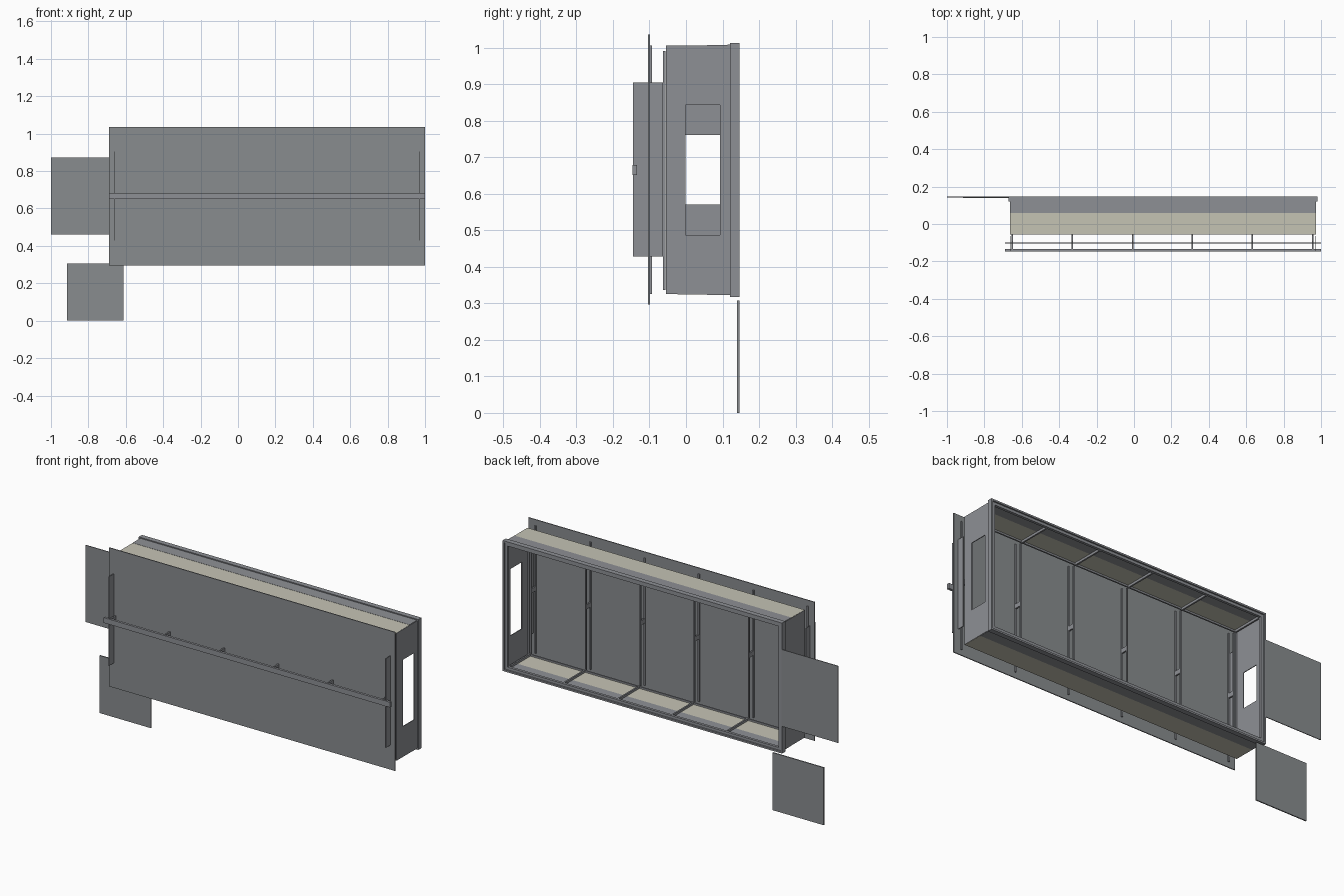
import bpy, bmesh
from mathutils import Vector

if "Cube" in bpy.data.objects:
    bpy.data.objects.remove(bpy.data.objects["Cube"])


def material(name, rgb):
    m = bpy.data.materials.new(name)
    m.diffuse_color = (*rgb, 1)
    m.use_nodes = True
    m.node_tree.nodes["Principled BSDF"].inputs["Base Color"].default_value = m.diffuse_color
    return m


STEEL = material("grey_steel", (0.27, 0.28, 0.30))
PANEL = material("grey_panel", (0.25, 0.265, 0.275))
BEIGE = material("beige_sheet", (0.56, 0.55, 0.46))


def boxes(name, mat, items):
    """One object made of boxes, each (x0, x1, y0, y1, z0, z1)."""
    bm = bmesh.new()
    for x0, x1, y0, y1, z0, z1 in items:
        lo, hi = Vector((x0, y0, z0)), Vector((x1, y1, z1))
        for v in bmesh.ops.create_cube(bm, size=1)["verts"]:
            v.co = (lo + hi) / 2 + v.co * (hi - lo)
    return finish(name, mat, bm)


def finish(name, mat, bm):
    bmesh.ops.recalc_face_normals(bm, faces=bm.faces)
    me = bpy.data.meshes.new(name)
    bm.to_mesh(me)
    bm.free()
    me.materials.append(mat)
    ob = bpy.data.objects.new(name, me)
    bpy.context.collection.objects.link(ob)
    return ob


def extrude_x(name, mat, profile, x0, x1):
    """Closed (y, z) profile swept along x."""
    bm = bmesh.new()
    face = bm.faces.new([bm.verts.new((x0, y, z)) for y, z in profile])
    ext = bmesh.ops.extrude_face_region(bm, geom=[face])["geom"]
    bmesh.ops.translate(bm, vec=(x1 - x0, 0, 0),
                        verts=[g for g in ext if isinstance(g, bmesh.types.BMVert)])
    return finish(name, mat, bm)


XL, XR, ZM = -0.662, 0.972, 0.665   # case ends and middle height
YF, YS, YB = -0.055, 0.058, 0.147   # case front, colour seam, back
T = 0.004                           # sheet thickness

# Large front plate, and the two loose plates at the back
boxes("front_plate", PANEL, [(-0.69, 1.0, -0.104, -0.099, 0.296, 1.036)])
boxes("upper_side_plate", PANEL, [(-1.0, -0.668, 0.143, YB, 0.462, 0.872)])
boxes("lower_side_plate", PANEL, [(-0.915, -0.613, 0.140, 0.146, 0, 0.307)])

# Case top and bottom: gently flared sheets, beige in front and grey behind
for label, s in (("top", 1), ("bottom", -1)):
    def z(d):
        return ZM + s * d
    extrude_x(label + "_front_sheet", BEIGE,
              [(YF, z(0.340)), (YS, z(0.341)), (YS, z(0.337)), (YF, z(0.336))], XL, XR)
    extrude_x(label + "_back_sheet", STEEL,
              [(YS, z(0.342)), (YB, z(0.343)), (YB, z(0.339)), (YS, z(0.337))], XL, XR)


# Case end walls, each with a window opening
def end_wall(name, x, w0, w1):
    a, b = x - T / 2, x + T / 2
    boxes(name, STEEL, [(a, b, YF, -0.002, 0.325, 1.005),
                        (a, b, 0.093, YB, 0.325, 1.005),
                        (a, b, -0.002, 0.093, 0.325, w0),
                        (a, b, -0.002, 0.093, w1, 1.005)])


end_wall("right_end_wall", XR, 0.487, 0.843)
end_wall("left_end_wall", XL, 0.570, 0.760)


# Rectangular rims around the case
def rim(name, x0, x1, z0, z1, w, y0, y1):
    boxes(name, STEEL, [(x0, x1, y0, y1, z1 - w, z1), (x0, x1, y0, y1, z0, z0 + w),
                        (x0, x0 + w, y0, y1, z0 + w, z1 - w),
                        (x1 - w, x1, y0, y1, z0 + w, z1 - w)])


rim("back_outer_rim", XL - 0.008, XR + 0.008, 0.317, 1.013, 0.008, 0.120, YB)
rim("back_inner_rim", XL + T, XR - T, 0.328, 1.002, 0.014, 0.128, 0.142)
rim("front_inner_rim", XL + T, XR - T, 0.329, 1.001, 0.009, YF, -0.047)

# Ribs across the case, with uprights and rail arms in line with them
rib_x = [-0.650, -0.330, -0.008, 0.312, 0.632, 0.956]
H = 0.004
boxes("case_ribs", STEEL, [(x - H, x + H, YF, 0.130, a, a + 0.012)
                           for x in rib_x for a in (0.329, 0.989)])
boxes("plate_uprights", STEEL, [(x - H, x + H, -0.099, -0.093, 0.325, 1.005) for x in rib_x])
boxes("case_uprights", STEEL, [(x - H, x + H, -0.063, -0.056, 0.337, 0.991) for x in rib_x])
boxes("rail_arms", STEEL, [(x - H, x + H, -0.140, -0.056, 0.660, 0.684) for x in rib_x])

# Front rail and the fins at both ends
boxes("front_rail", STEEL, [(-0.69, 1.0, YB * -1, -0.134, 0.651, 0.679)])
boxes("end_fins", STEEL, [(x - 0.002, x + 0.002, -0.145, -0.063, 0.428, 0.904)
                          for x in (XL, XR)])
